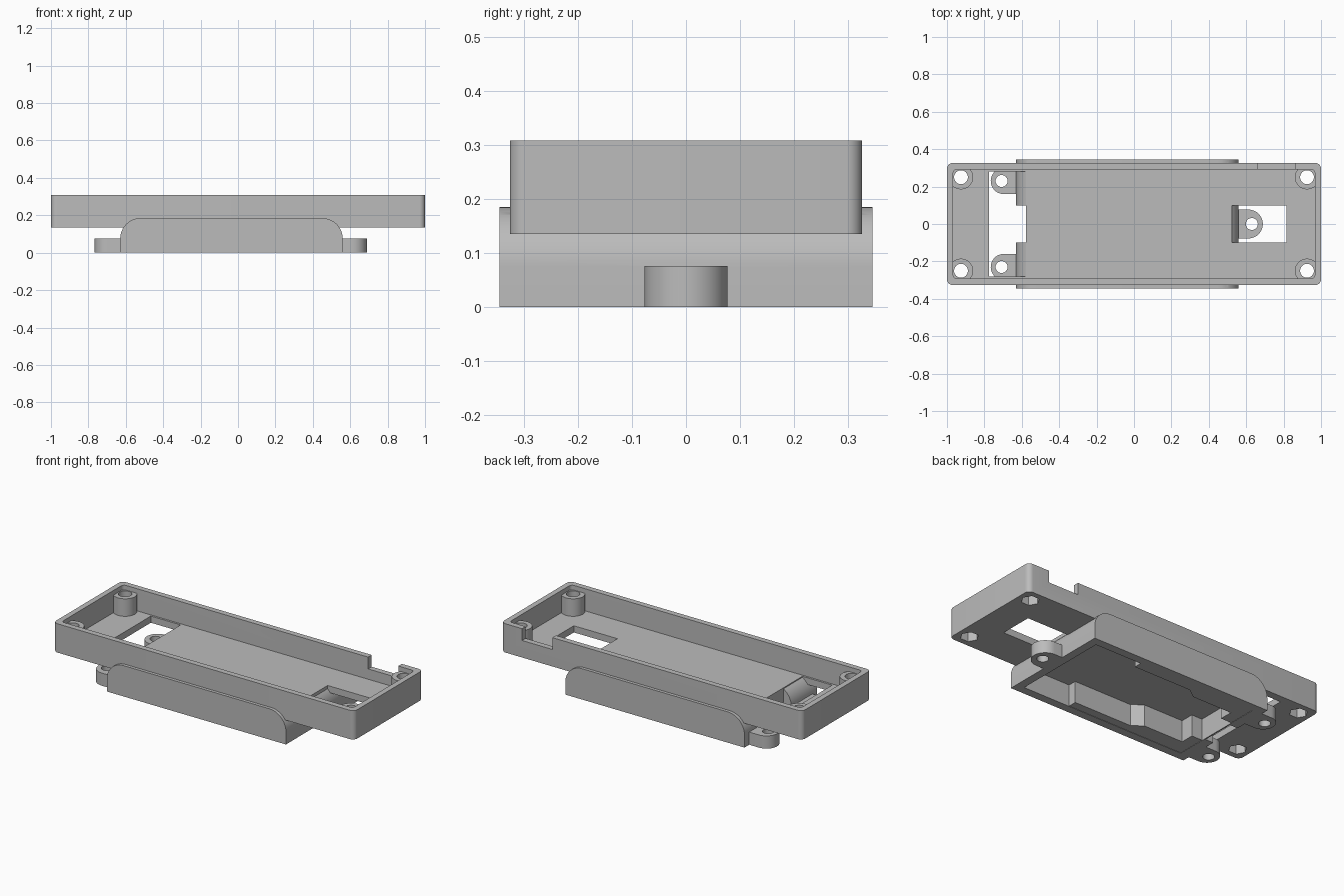
import bpy, bmesh, math
from mathutils import Matrix

cube = bpy.data.objects.get("Cube")
if cube:
    bpy.data.objects.remove(cube, do_unlink=True)

grey = bpy.data.materials.new("plain grey")
grey.use_nodes = True
grey.diffuse_color = (0.5, 0.5, 0.5, 1)
grey.node_tree.nodes["Principled BSDF"].inputs["Base Color"].default_value = (0.5, 0.5, 0.5, 1)


def prism(name, outline, low, high, along_y=False):
    """Extrude a flat outline along z, or an x-z outline along y."""
    bm = bmesh.new()
    face = bm.faces.new([bm.verts.new((x, y, low)) for x, y in outline])
    ext = bmesh.ops.extrude_face_region(bm, geom=[face])
    top = [v for v in ext["geom"] if isinstance(v, bmesh.types.BMVert)]
    bmesh.ops.translate(bm, verts=top, vec=(0, 0, high - low))
    if along_y:
        bm.transform(Matrix.Rotation(math.pi / 2, 4, "X"))
    bmesh.ops.recalc_face_normals(bm, faces=bm.faces)
    mesh = bpy.data.meshes.new(name)
    bm.to_mesh(mesh)
    bm.free()
    mesh.materials.append(grey)
    obj = bpy.data.objects.new(name, mesh)
    bpy.context.collection.objects.link(obj)
    return obj


def arc(cx, cy, r, start, end, steps):
    angles = [math.radians(start + (end - start) * i / steps) for i in range(steps + 1)]
    return [(cx + r * math.cos(a), cy + r * math.sin(a)) for a in angles]


def circle(cx, cy, r, sides=32):
    return arc(cx, cy, r, 0, 360, sides)[:-1]


def rect(x0, x1, y0, y1):
    return [(x0, y0), (x1, y0), (x1, y1), (x0, y1)]


def round_rect(hx, hy, r):
    points = []
    for sx, sy, start in ((1, 1, 0), (-1, 1, 90), (-1, -1, 180), (1, -1, 270)):
        points += arc(sx * (hx - r), sy * (hy - r), r, start, start + 90, 8)
    return points


def combine(obj, others, operation):
    for other in others:
        mod = obj.modifiers.new("combine", "BOOLEAN")
        mod.operation, mod.object, mod.solver = operation, other, "EXACT"
        bpy.context.view_layer.objects.active = obj
        bpy.ops.object.modifier_apply(modifier=mod.name)
        bpy.data.objects.remove(other, do_unlink=True)


def finish(obj):
    bpy.ops.object.select_all(action="DESELECT")
    obj.select_set(True)
    bpy.context.view_layer.objects.active = obj
    bpy.ops.object.shade_smooth_by_angle(angle=math.radians(30))


SIDES = (-1, 1)
CORNERS = [(x * 0.925, y * 0.25) for x in SIDES for y in SIDES]

# Open tray with corner posts
tray = prism("tray", round_rect(1, 0.326, 0.03), 0.135, 0.308)
combine(tray, [prism("hollow", round_rect(0.967, 0.292, 0.02), 0.175, 0.4)], "DIFFERENCE")
combine(tray, [prism("post", circle(x, y, 0.065), 0.16, 0.28) for x, y in CORNERS], "UNION")

# Floor openings, cable notch, screw holes and hexagonal nut pockets
cuts = [prism("wide_opening", rect(-0.775, -0.577, -0.28, 0.28), 0.1, 0.2),
        prism("small_opening", rect(0.525, 0.815, -0.1, 0.1), 0.1, 0.2),
        prism("cable_notch", rect(0.66, 0.86, 0.27, 0.4), 0.237, 0.4)]
for x, y in CORNERS:
    cuts.append(prism("screw_hole", circle(x, y, 0.037), 0.1, 0.4))
    cuts.append(prism("nut_pocket", circle(x, y, 0.05, 6), 0.1, 0.19))
combine(tray, cuts, "DIFFERENCE")
finish(tray)

# Lower housing with rounded shoulders and raised cheeks
profile = [(-0.63, 0), (0.56, 0)]
profile += arc(0.45, 0.075, 0.11, 0, 90, 12) + arc(-0.52, 0.075, 0.11, 90, 180, 12)
housing = prism("lower_housing", profile, -0.345, 0.345, True)
combine(housing, [
    prism("tray_seat", rect(-0.8, 0.8, -0.318, 0.318), 0.172, 0.4),
    prism("compartment", rect(-0.57, 0.51, -0.295, 0.295), -0.1, 0.13),
    prism("latch_slot", rect(-0.7, -0.577, -0.1, 0.1), -0.1, 0.3)], "DIFFERENCE")

# Stepped guide walls inside the compartment
for s in SIDES:
    guide = [(0.2, 0.31), (0.2, 0.245), (-0.18, 0.245), (-0.24, 0.2),
             (-0.5, 0.2), (-0.5, 0.12), (-0.6, 0.12), (-0.6, 0.31)]
    combine(housing, [prism("guide", [(x, s * y) for x, y in guide], 0.002, 0.15)], "UNION")

# Rounded mounting ears with screw holes
ears = [(-0.696, 0.23, 0.07, -0.6, -0.708), (-0.696, -0.23, 0.07, -0.6, -0.708),
        (0.612, 0, 0.077, 0.53, 0.63)]
for cx, cy, r, root, hole in ears:
    turn = 90 if cx < 0 else -90
    outline = arc(cx, cy, r, turn, turn + 180, 20)
    outline += [(root, outline[-1][1]), (root, outline[0][1])]
    combine(housing, [prism("ear", outline, 0, 0.076)], "UNION")
    combine(housing, [prism("ear_hole", circle(hole, cy, 0.032), -0.1, 0.12)], "DIFFERENCE")
finish(housing)
